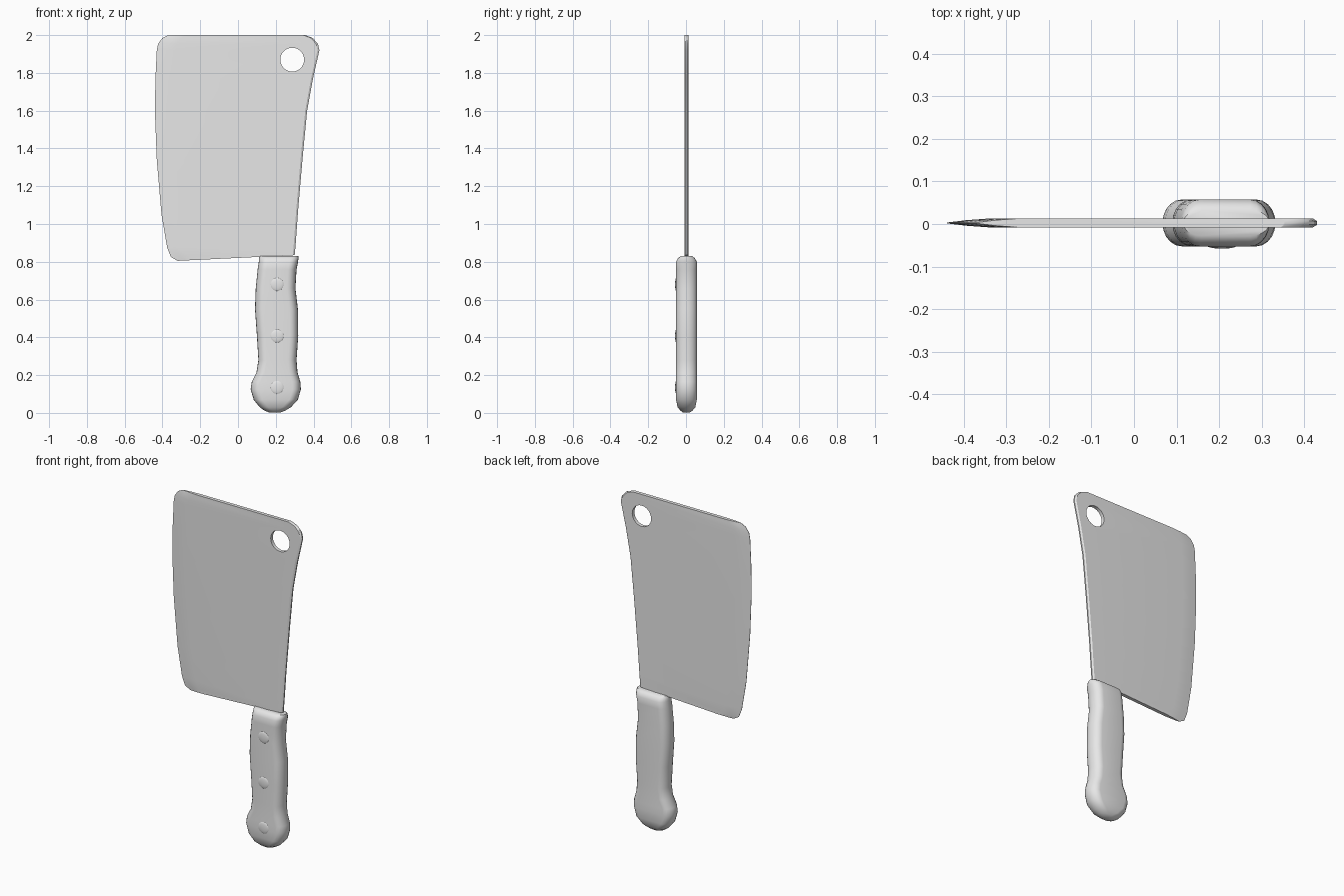
import bpy, bmesh, math

cube = bpy.data.objects.get("Cube")
if cube:
    bpy.data.objects.remove(cube, do_unlink=True)

MID = 0.0025  # depth centre of the whole tool

grey = bpy.data.materials.new("plain grey")
grey.use_nodes = True
grey.diffuse_color = (0.8, 0.8, 0.8, 1)
grey.node_tree.nodes["Principled BSDF"].inputs["Base Color"].default_value = (0.8, 0.8, 0.8, 1)


def smooth(obj, degrees):
    bpy.ops.object.select_all(action="DESELECT")
    obj.select_set(True)
    bpy.context.view_layer.objects.active = obj
    bpy.ops.object.shade_smooth_by_angle(angle=math.radians(degrees))


def loft(name, rings):
    """Skin a stack of closed rings and cap both ends."""
    bm = bmesh.new()
    rows = [[bm.verts.new(p) for p in ring] for ring in rings]
    n = len(rows[0])
    for a, b in zip(rows, rows[1:]):
        for i in range(n):
            j = (i + 1) % n
            bm.faces.new((a[i], a[j], b[j], b[i]))
    bm.faces.new(rows[0])
    bm.faces.new(rows[-1])
    bmesh.ops.recalc_face_normals(bm, faces=bm.faces)
    mesh = bpy.data.meshes.new(name)
    bm.to_mesh(mesh)
    bm.free()
    obj = bpy.data.objects.new(name, mesh)
    bpy.context.collection.objects.link(obj)
    mesh.materials.append(grey)
    return obj


# Blade: height, cutting edge x, spine x
blade_rows = [
    (0.805, -0.32, 0.30), (0.825, -0.355, 0.302), (0.875, -0.375, 0.306),
    (1.05, -0.405, 0.318), (1.34, -0.43, 0.342), (1.6, -0.44, 0.366),
    (1.77, -0.437, 0.397), (1.92, -0.43, 0.431), (1.955, -0.423, 0.423),
    (1.985, -0.40, 0.395), (2.0, -0.37, 0.355),
]


def blade_ring(z, edge, spine):
    lift = 0.03 * max(0, 1 - (z - 0.805) / 0.8)  # sloping heel
    half = [(edge, 0.001), (edge + 0.045, 0.0065), (edge + 0.1, 0.0105),
            (spine - 0.01, 0.0105), (spine, 0.004)]
    outline = [(x, y) for x, y in half] + [(x, -y) for x, y in reversed(half)]
    return [(x, MID + y, z + lift * (x - edge) / (spine - edge)) for x, y in outline]


blade = loft("blade", [blade_ring(*r) for r in blade_rows])

# Hanging hole
bpy.ops.mesh.primitive_cylinder_add(vertices=40, radius=0.063, depth=0.2,
                                    location=(0.287, MID, 1.87), rotation=(math.pi / 2, 0, 0))
cutter = bpy.context.object
cutter.name = "hole_cutter"
cutter.data.materials.append(grey)
cutter.hide_render = True
cutter.hide_set(True)
hole = blade.modifiers.new("hanging hole", "BOOLEAN")
hole.operation = "DIFFERENCE"
hole.solver = "EXACT"
hole.object = cutter
smooth(blade, 30)
bpy.context.view_layer.objects.active = blade
bpy.ops.object.modifier_apply(modifier=hole.name)
bpy.data.objects.remove(cutter, do_unlink=True)

# Handle: height, left x, right x, half depth
handle_rows = [
    (0.002, 0.165, 0.225, 0.018), (0.012, 0.14, 0.25, 0.032), (0.03, 0.115, 0.28, 0.047),
    (0.07, 0.083, 0.317, 0.055), (0.125, 0.067, 0.333, 0.055), (0.165, 0.073, 0.33, 0.055),
    (0.215, 0.098, 0.315, 0.055), (0.28, 0.108, 0.31, 0.055), (0.41, 0.1, 0.319, 0.055),
    (0.55, 0.09, 0.317, 0.055), (0.66, 0.094, 0.304, 0.055), (0.76, 0.104, 0.31, 0.055),
    (0.80, 0.11, 0.318, 0.055), (0.82, 0.112, 0.32, 0.044), (0.83, 0.115, 0.319, 0.03),
]


def handle_ring(z, left, right, depth):
    r = min(0.045, (right - left) / 2 - 0.005)
    ring = []
    for centre, start in ((right - r, -90), (left + r, 90)):
        for k in range(11):
            a = math.radians(start + 18 * k)
            ring.append((centre + r * math.cos(a), MID + depth * math.sin(a), z))
    return ring


handle = loft("handle", [handle_ring(*r) for r in handle_rows])
smooth(handle, 40)

# Domed rivets on the front
for i, z in enumerate((0.135, 0.407, 0.68)):
    bpy.ops.mesh.primitive_uv_sphere_add(segments=24, ring_count=12, radius=1,
                                         location=(0.207, -0.051, z), rotation=(math.pi / 2, 0, 0))
    rivet = bpy.context.object
    rivet.name = f"rivet_{i + 1}"
    rivet.scale = (0.035, 0.035, 0.007)
    rivet.data.materials.append(grey)
    smooth(rivet, 60)
